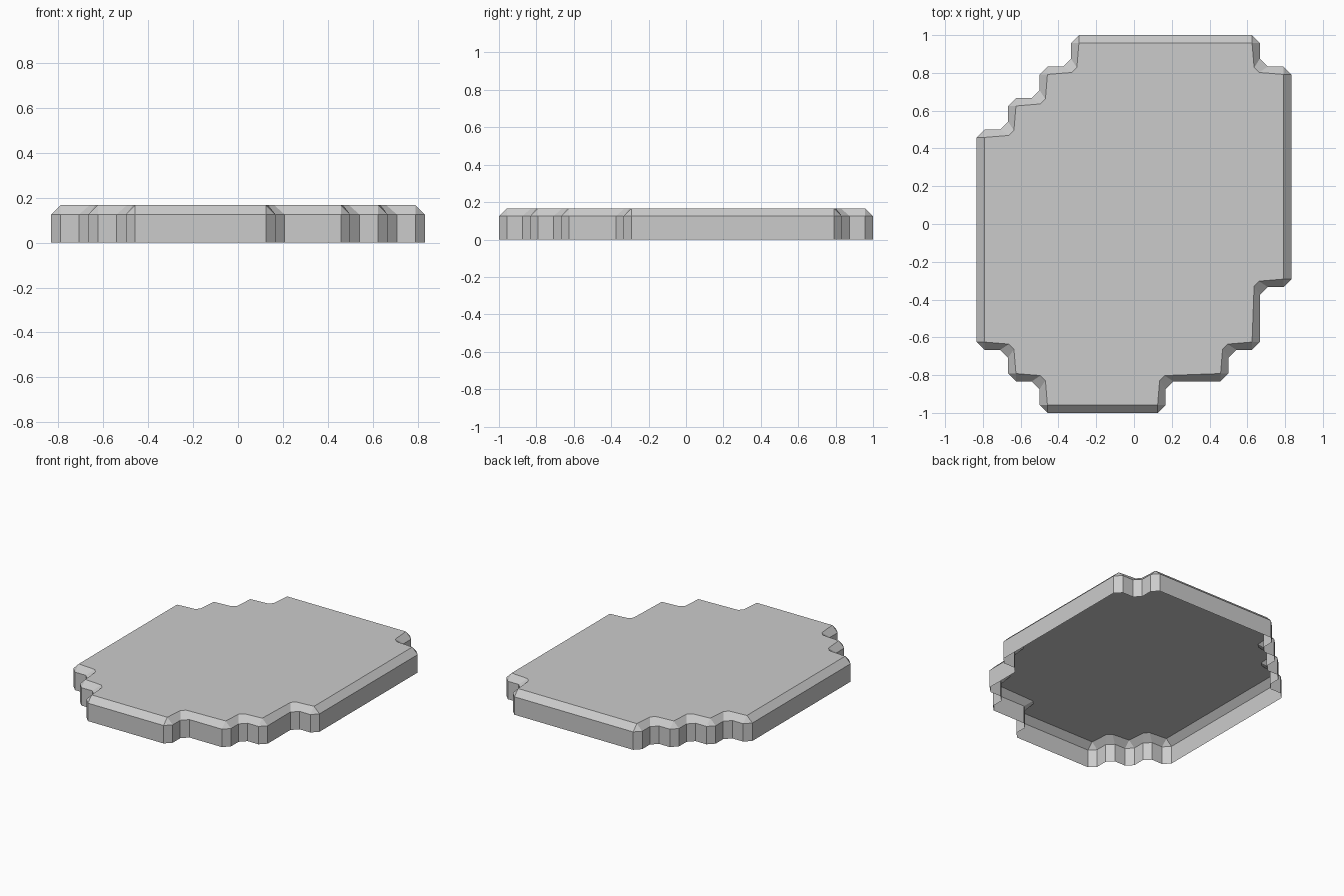
import bpy
import bmesh
from mathutils import Vector

if "Cube" in bpy.data.objects:
    bpy.data.objects.remove(bpy.data.objects["Cube"])

CELL = 1 / 6          # outline grid step
BEVEL = CELL / 4
HEIGHT = CELL
SHOULDER = HEIGHT - BEVEL

# Stepped outline in grid cells, counter-clockwise
OUTLINE = [(-3, -6), (1, -6), (1, -5), (3, -5), (3, -4), (4, -4), (4, -2),
           (5, -2), (5, 5), (4, 5), (4, 6), (-2, 6), (-2, 5), (-3, 5),
           (-3, 4), (-4, 4), (-4, 3), (-5, 3), (-5, -4), (-4, -4),
           (-4, -5), (-3, -5)]

stone = bpy.data.materials.new("plain grey")
stone.use_nodes = True
grey = (0.6, 0.6, 0.6, 1)
stone.diffuse_color = grey
stone.node_tree.nodes["Principled BSDF"].inputs["Base Color"].default_value = grey


def left_of(d):
    return Vector((-d.y, d.x))


bm = bmesh.new()


def vert(p, z):
    return bm.verts.new((p.x, p.y, z))


# Cut each corner: two wall points, one or two points on the top
points = [Vector(p) * CELL for p in OUTLINE]
corners = []
for i, c in enumerate(points):
    d_in = (c - points[i - 1]).normalized()
    d_out = (points[(i + 1) % len(points)] - c).normalized()
    n_in, n_out = left_of(d_in), left_of(d_out)
    wall = [c - d_in * BEVEL, c + d_out * BEVEL]
    if d_in.cross(d_out) > 0:
        top = [c + (n_in + n_out) * BEVEL]
    else:
        top = [c + n_in * 0.031 + n_out * 0.005,
               c + n_out * 0.031 + n_in * 0.005]
    corners.append(([vert(p, 0) for p in wall],
                    [vert(p, SHOULDER) for p in wall],
                    [vert(p, HEIGHT) for p in top]))

# Walls and sloped rim, open underneath
for i, (low, mid, top) in enumerate(corners):
    low2, mid2, top2 = corners[(i + 1) % len(corners)]
    bm.faces.new((low[0], low[1], mid[1], mid[0]))
    bm.faces.new([mid[0], mid[1]] + top[::-1])
    bm.faces.new((low[1], low2[0], mid2[0], mid[1]))
    bm.faces.new((mid[1], mid2[0], top2[0], top[-1]))

# Flat top
bm.faces.new([v for _, _, top in corners for v in top])

mesh = bpy.data.meshes.new("stepped_slab")
bm.to_mesh(mesh)
bm.free()
mesh.materials.append(stone)
slab = bpy.data.objects.new("stepped_slab", mesh)
bpy.context.collection.objects.link(slab)

bpy.context.view_layer.objects.active = slab
slab.select_set(True)
bpy.ops.object.shade_smooth_by_angle(angle=0.52)
